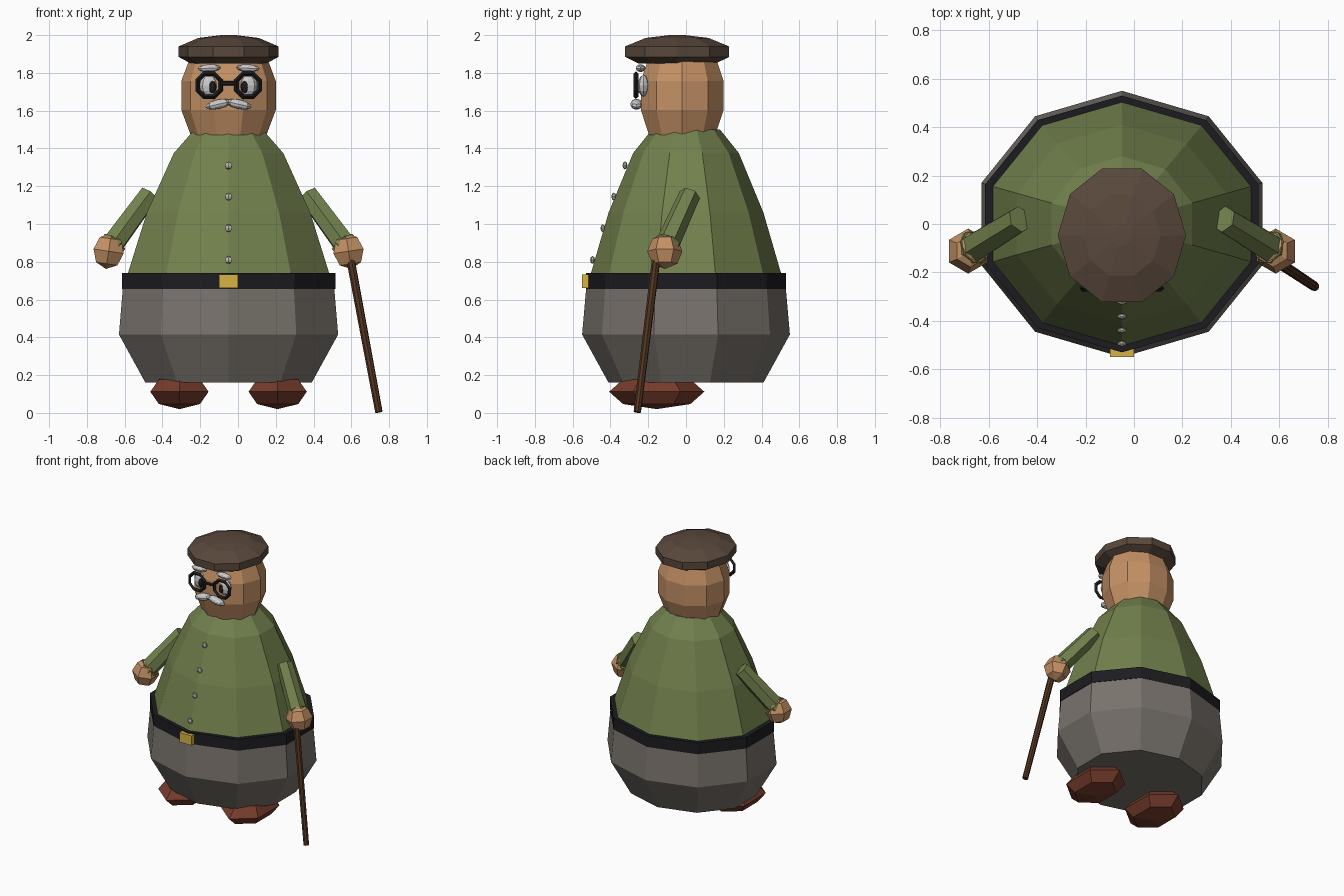
import bpy, bmesh
from math import sin, cos, pi, radians
from mathutils import Vector, Matrix

if "Cube" in bpy.data.objects:
    bpy.data.objects.remove(bpy.data.objects["Cube"])

CX = -0.05  # the figure's own symmetry plane


def material(name, r, g, b):
    m = bpy.data.materials.new(name)
    m.diffuse_color = (r, g, b, 1)
    m.use_nodes = True
    m.node_tree.nodes["Principled BSDF"].inputs["Base Color"].default_value = m.diffuse_color
    return m


SKIN = material("skin", .55, .28, .13)
GREEN = material("green", .17, .22, .075)
GREY = material("grey", .19, .17, .15)
BROWN = material("brown", .10, .065, .045)
LEATHER = material("leather", .18, .045, .025)
WOOD = material("wood", .085, .035, .015)
BLACK = material("black", .012, .012, .015)
GOLD = material("gold", .68, .45, .06)
WHITE = material("white", .75, .75, .75)
METAL = material("metal", .5, .48, .43)


def finish(name, bm, mat):
    bmesh.ops.recalc_face_normals(bm, faces=bm.faces)
    me = bpy.data.meshes.new(name)
    bm.to_mesh(me)
    bm.free()
    me.materials.append(mat)
    ob = bpy.data.objects.new(name, me)
    bpy.context.collection.objects.link(ob)
    return ob


def loft(name, mat, rings, n=10, cy=0.0, phase=0.0):
    """Stack of elliptical rings (rx, ry, z), capped at both ends."""
    bm = bmesh.new()
    loops = [[bm.verts.new((CX + rx * cos(phase + 2 * pi * i / n),
                            cy + ry * sin(phase + 2 * pi * i / n), z))
              for i in range(n)] for rx, ry, z in rings]
    for a, b in zip(loops, loops[1:]):
        for i in range(n):
            j = (i + 1) % n
            bm.faces.new((a[i], a[j], b[j], b[i]))
    bm.faces.new(loops[0])
    bm.faces.new(loops[-1])
    return finish(name, bm, mat)


def ball(name, mat, loc, size, seg=8, rings=6, tilt=0.0):
    bm = bmesh.new()
    m = (Matrix.Translation(loc) @ Matrix.Rotation(tilt, 4, 'Y')
         @ Matrix.Diagonal((*size, 1)))
    bmesh.ops.create_uvsphere(bm, u_segments=seg, v_segments=rings, radius=1, matrix=m)
    return finish(name, bm, mat)


def rod(name, mat, a, b, r1, r2=None, n=6):
    a, b = Vector(a), Vector(b)
    d = b - a
    bm = bmesh.new()
    m = Matrix.Translation((a + b) / 2) @ d.to_track_quat('Z', 'Y').to_matrix().to_4x4()
    bmesh.ops.create_cone(bm, cap_ends=True, segments=n, radius1=r1,
                          radius2=r1 if r2 is None else r2, depth=d.length, matrix=m)
    return finish(name, bm, mat)


# Torso: decagonal rings with a corner facing front
P = pi / 2
loft("trousers", GREY, [(.463, .41, .16), (.61, .55, .415), (.585, .525, .70)], phase=P)
loft("belt", BLACK, [(.594, .53, .655), (.594, .53, .74)], phase=P)
loft("shirt", GREEN, [(.57, .51, .68), (.56, .503, .74), (.455, .41, 1.06),
                      (.305, .28, 1.375), (.19, .18, 1.50)], phase=P)

# Head and flat cap: decagonal with corners to the sides
loft("head", SKIN, [(.20, .184, 1.47), (.25, .23, 1.603), (.25, .23, 1.757),
                    (.20, .184, 1.89)], cy=-.02)
loft("cap", BROWN, [(.20, .215, 1.85), (.265, .29, 1.885), (.265, .29, 1.94),
                    (.16, .175, 1.985), (.04, .044, 2.0)], cy=-.047)

# Belt buckle
bm = bmesh.new()
bmesh.ops.create_cube(bm, size=1, matrix=Matrix.Translation((CX, -.53, .696))
                      @ Matrix.Diagonal((.10, .04, .072, 1)))
finish("buckle", bm, GOLD)

# Shirt buttons
for y, z in ((-.323, 1.31), (-.382, 1.145), (-.44, .978), (-.495, .81)):
    ball("button", METAL, (CX, y, z), (.021, .013, .021), 6, 4)

# Paired parts
for s, side in ((-1, "left"), (1, "right")):
    def at(x, y, z):
        return Vector((CX + s * x, y, z))

    # Arm, cuff and hand
    shoulder, wrist = at(.42, .02, 1.155), at(.615, -.10, .89)
    d = (wrist - shoulder).normalized()
    rod(side + "_sleeve", GREEN, shoulder, wrist, .057, .064)
    rod(side + "_cuff", GREEN, wrist - d * .015, wrist + d * .018, .072, n=8)
    ball(side + "_hand", SKIN, at(.635, -.112, .856), (.093, .093, .095), 6, 4, s * -.15)

    # Shoe
    ball(side + "_shoe", LEATHER, at(.26, -.155, .112), (.178, .252, .092), 6, 4)

    # Eye
    ball(side + "_eye", WHITE, at(.103, -.225, 1.732), (.05, .03, .057))
    ball(side + "_pupil", BLACK, at(.085, -.247, 1.725), (.021, .014, .032))

    # Brow and moustache half
    ball(side + "_brow", WHITE, at(.103, -.24, 1.825), (.062, .026, .02), tilt=s * .05)
    ball(side + "_moustache", WHITE, at(.055, -.262, 1.634), (.07, .033, .025), tilt=s * .22)

    # Octagonal spectacle rim
    bpy.ops.mesh.primitive_torus_add(major_segments=8, minor_segments=4, major_radius=.066,
                                     minor_radius=.013, location=at(.103, -.265, 1.735),
                                     rotation=(radians(90), radians(22.5), 0))
    rim = bpy.context.object
    rim.name = side + "_rim"
    rim.data.materials.append(BLACK)

# Spectacle bridge
rod("bridge", BLACK, (CX - .042, -.265, 1.745), (CX + .042, -.265, 1.745), .011)

# Walking stick
rod("walking_stick", WOOD, (.583, -.15, .88), (.746, -.258, .004), .023, .02, 8)
